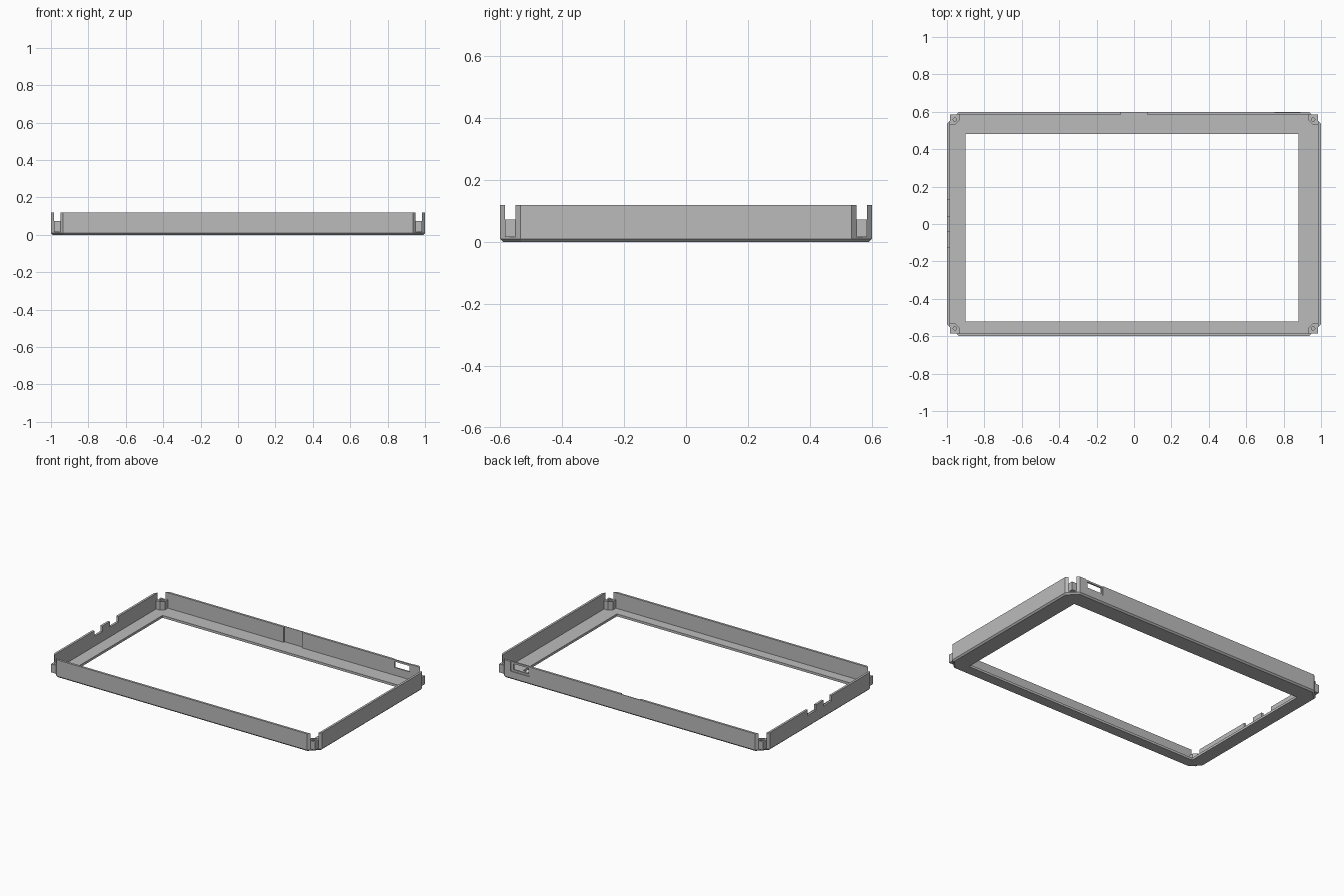
import bpy
import bmesh

cube = bpy.data.objects.get("Cube")
if cube:
    bpy.data.objects.remove(cube, do_unlink=True)

W, D, H = 1.0, 0.6, 0.12      # half width, half depth, height
T = 0.015                     # wall thickness
FLOOR = 0.016
CHAMFER = 0.065

grey = bpy.data.materials.new("plain grey")
grey.use_nodes = True
grey.diffuse_color = (0.5, 0.5, 0.5, 1)
grey.node_tree.nodes["Principled BSDF"].inputs["Base Color"].default_value = (0.5, 0.5, 0.5, 1)


def finish(name, bm):
    bmesh.ops.recalc_face_normals(bm, faces=bm.faces[:])
    mesh = bpy.data.meshes.new(name)
    bm.to_mesh(mesh)
    bm.free()
    mesh.materials.append(grey)
    obj = bpy.data.objects.new(name, mesh)
    bpy.context.collection.objects.link(obj)
    return obj


def prism(name, plan, z0, z1):
    bm = bmesh.new()
    base = bm.faces.new([bm.verts.new((x, y, z0)) for x, y in plan])
    top = bmesh.ops.extrude_face_region(bm, geom=[base])["geom"]
    for v in top:
        if isinstance(v, bmesh.types.BMVert):
            v.co.z = z1
    return finish(name, bm)


def box(name, x0, x1, y0, y1, z0, z1):
    return prism(name, [(x0, y0), (x1, y0), (x1, y1), (x0, y1)], z0, z1)


def drill(name, x, y, r, z0, z1):
    bm = bmesh.new()
    bmesh.ops.create_cone(bm, cap_ends=True, segments=24, radius1=r, radius2=r, depth=z1 - z0)
    bmesh.ops.translate(bm, verts=bm.verts[:], vec=(x, y, (z0 + z1) / 2))
    return finish(name, bm)


def cut(obj, cutters):
    for c in cutters:
        c.hide_render = True
        mod = obj.modifiers.new("cut", "BOOLEAN")
        mod.operation = "DIFFERENCE"
        mod.solver = "EXACT"
        mod.object = c
        bpy.context.view_layer.objects.active = obj
        bpy.ops.object.modifier_apply(modifier=mod.name)
        bpy.data.objects.remove(c, do_unlink=True)


def octagon(inset):
    w, d, c = W - inset, D - inset, CHAMFER - 0.6 * inset
    return [(w, d - c), (w - c, d), (c - w, d), (-w, d - c),
            (-w, c - d), (c - w, -d), (w - c, -d), (w, c - d)]


# Bezel: chamfered outer outline lofted to a rectangular opening
x0, x1, y0, y1 = -0.9, 0.88, -0.52, 0.48
opening = [(x1, y1)] * 2 + [(x0, y1)] * 2 + [(x0, y0)] * 2 + [(x1, y0)] * 2
bm = bmesh.new()
rings = []
for outline, z in [(octagon(0.01), 0), (octagon(0), 0.01), (octagon(0), FLOOR),
                   (opening, FLOOR), (opening, 0)]:
    rings.append([bm.verts.new((x, y, z)) for x, y in outline])
for a, b in zip(rings, rings[1:] + rings[:1]):
    for i in range(8):
        j = (i + 1) % 8
        bm.faces.new([a[i], a[j], b[j], b[i]])
bmesh.ops.remove_doubles(bm, verts=bm.verts[:], dist=0.0001)
finish("bezel", bm)

# Four walls with mitred ends
fx, fy = W - CHAMFER, D - CHAMFER


def long_wall(name, s):
    return prism(name, [(-fx - T, s * (D - T)), (-fx, s * D), (fx, s * D), (fx + T, s * (D - T))], FLOOR, H)


def side_wall(name, s):
    return prism(name, [(s * (W - T), -fy - T), (s * W, -fy), (s * W, fy), (s * (W - T), fy + T)], FLOOR, H)


long_wall("front_wall", -1)
side_wall("left_wall", 1)
back = long_wall("back_wall", 1)
right = side_wall("right_wall", -1)

# Back wall: thinned centre, recessed card slot
cut(back, [box("thin_cutter", -0.07, 0.07, 0.5, D - 0.004, FLOOR, H + 0.1),
           box("recess_cutter", 0.75, 0.89, D - 0.005, D + 0.1, 0.055, H + 0.1),
           box("slot_cutter", 0.76, 0.87, 0.5, D + 0.1, 0.068, 0.108)])

# Right wall: two cable notches in the rim
cut(right, [box("notch_cutter", -1.1, -0.9, a, b, 0.082, H + 0.1)
            for a, b in [(-0.125, -0.04), (0.04, 0.13)]])

# Corner screw posts
for sx, xname in [(1, "left"), (-1, "right")]:
    for sy, yname in [(1, "back"), (-1, "front")]:
        px, py = W - T, D - T
        plan = [(px, py), (px - 0.052, py), (px - 0.052, py - 0.03),
                (px - 0.03, py - 0.052), (px, py - 0.052)]
        post = prism(f"{yname}_{xname}_post", [(sx * x, sy * y) for x, y in plan], FLOOR, 0.073)
        hx, hy = sx * (px - 0.027), sy * (py - 0.027)
        cut(post, [drill("rim_cutter", hx, hy, 0.018, 0.069, 0.1),
                   drill("hole_cutter", hx, hy, 0.009, 0.025, 0.1)])
